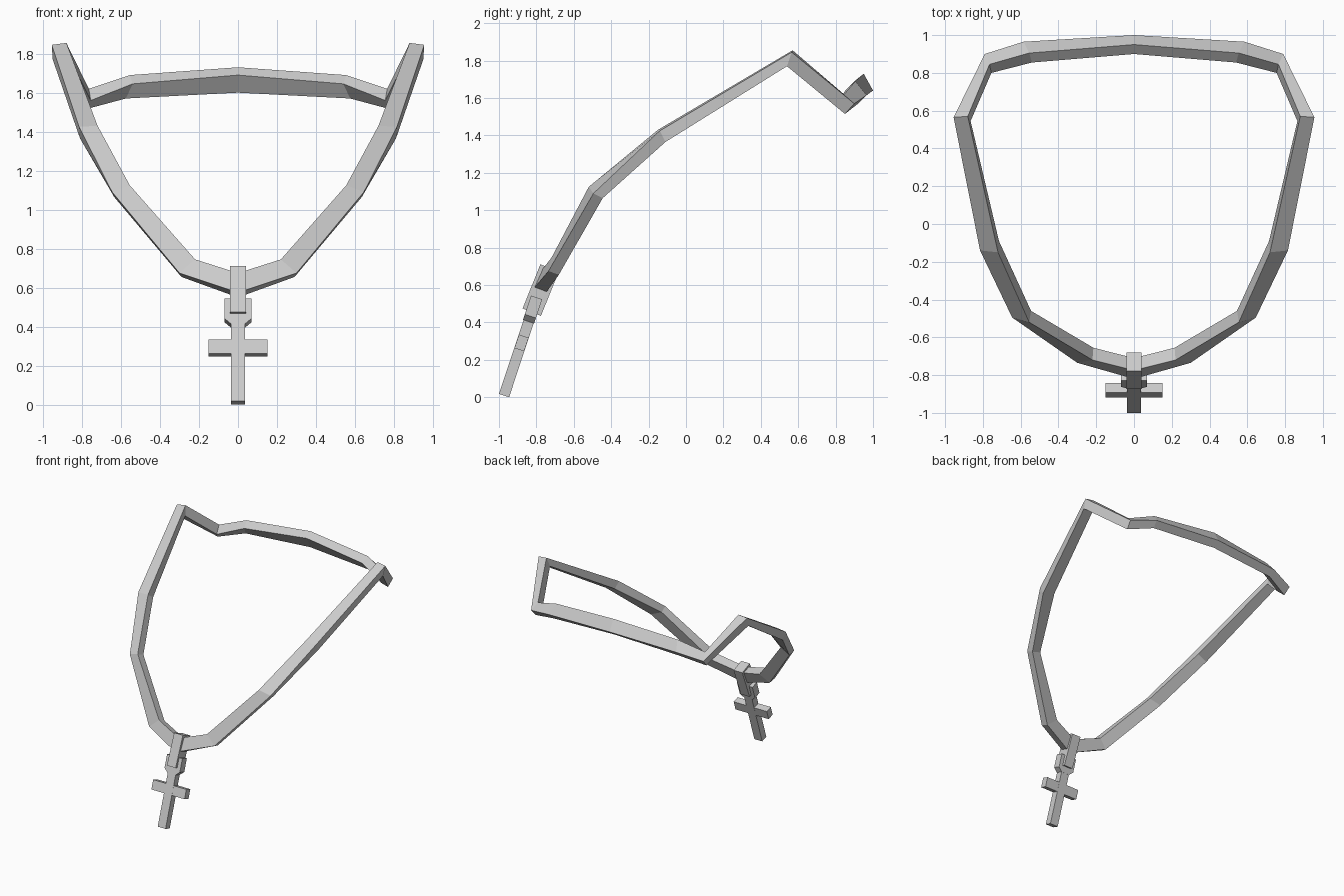
import bpy, bmesh, math
from mathutils import Matrix

if "Cube" in bpy.data.objects:
    bpy.data.objects.remove(bpy.data.objects["Cube"])


def make_object(name, bm, matrix=None):
    bmesh.ops.recalc_face_normals(bm, faces=bm.faces)
    me = bpy.data.meshes.new(name)
    bm.to_mesh(me)
    bm.free()
    ob = bpy.data.objects.new(name, me)
    bpy.context.collection.objects.link(ob)
    if matrix:
        ob.matrix_world = matrix
    return ob


def prism(name, outline, y0, y1, matrix):
    """Extrude an (x, z) outline from y0 to y1, then place it."""
    bm = bmesh.new()
    face = bm.faces.new([bm.verts.new((x, y0, z)) for x, z in outline])
    ext = bmesh.ops.extrude_face_region(bm, geom=[face])
    verts = [v for v in ext["geom"] if isinstance(v, bmesh.types.BMVert)]
    bmesh.ops.translate(bm, verts=verts, vec=(0, y1 - y0, 0))
    return make_object(name, bm, matrix)


def rect(w, z0, z1):
    return [(-w, z0), (w, z0), (w, z1), (-w, z1)]


# Necklace band: twisting four-sided section, front centre to back centre
# Corner order: inner back, inner top, outer top, outer bottom
sections = [
    [(0, -.71, .65), (0, -.775, .675), (0, -.82, .575), (0, -.755, .55)],
    [(.215, -.655, .715), (.22, -.72, .745), (.30, -.735, .675), (.29, -.68, .655)],
    [(.545, -.46, 1.10), (.555, -.52, 1.125), (.645, -.495, 1.09), (.635, -.445, 1.065)],
    [(.715, -.09, 1.39), (.72, -.15, 1.43), (.815, -.14, 1.425), (.81, -.11, 1.365)],
    [(.865, .545, 1.78), (.88, .57, 1.855), (.955, .565, 1.845), (.95, .54, 1.77)],
    [(.755, .80, 1.56), (.765, .845, 1.62), (.79, .90, 1.57), (.78, .85, 1.515)],
    [(.54, .855, 1.645), (.555, .905, 1.69), (.585, .965, 1.615), (.575, .92, 1.57)],
    [(0, .90, 1.69), (0, .95, 1.73), (0, 1.0, 1.64), (0, .945, 1.60)],
]
bm = bmesh.new()
rings = [[bm.verts.new(p) for p in s] for s in sections]
for a, b in zip(rings, rings[1:]):
    for i in range(4):
        j = (i + 1) % 4
        bm.faces.new((a[i], a[j], b[j], b[i]))
band = make_object("necklace_band", bm)
mirror = band.modifiers.new("Mirror", 'MIRROR')
mirror.use_clip = True

# Pendant cross, leaning back
lean = Matrix.Translation((0, -1.0, .018)) @ Matrix.Rotation(math.radians(-18.4), 4, 'X')
thick = .057
prism("cross_upright", rect(.036, 0, .43), 0, thick, lean)
prism("cross_arms", rect(.152, .259, .335), .001, thick - .001, lean)

# Connecting loop with chamfered lower corners
loop = [(-.036, .417), (.036, .417), (.07, .447), (.07, .553), (-.07, .553), (-.07, .447)]
prism("pendant_loop", loop, -.003, thick + .002, lean)

# Bail that wraps the band
bail = Matrix.Translation((0, -.777, .573)) @ Matrix.Rotation(math.radians(-22), 4, 'X')
prism("bail", rect(.04, -.127, .127), -.053, .053, bail)
